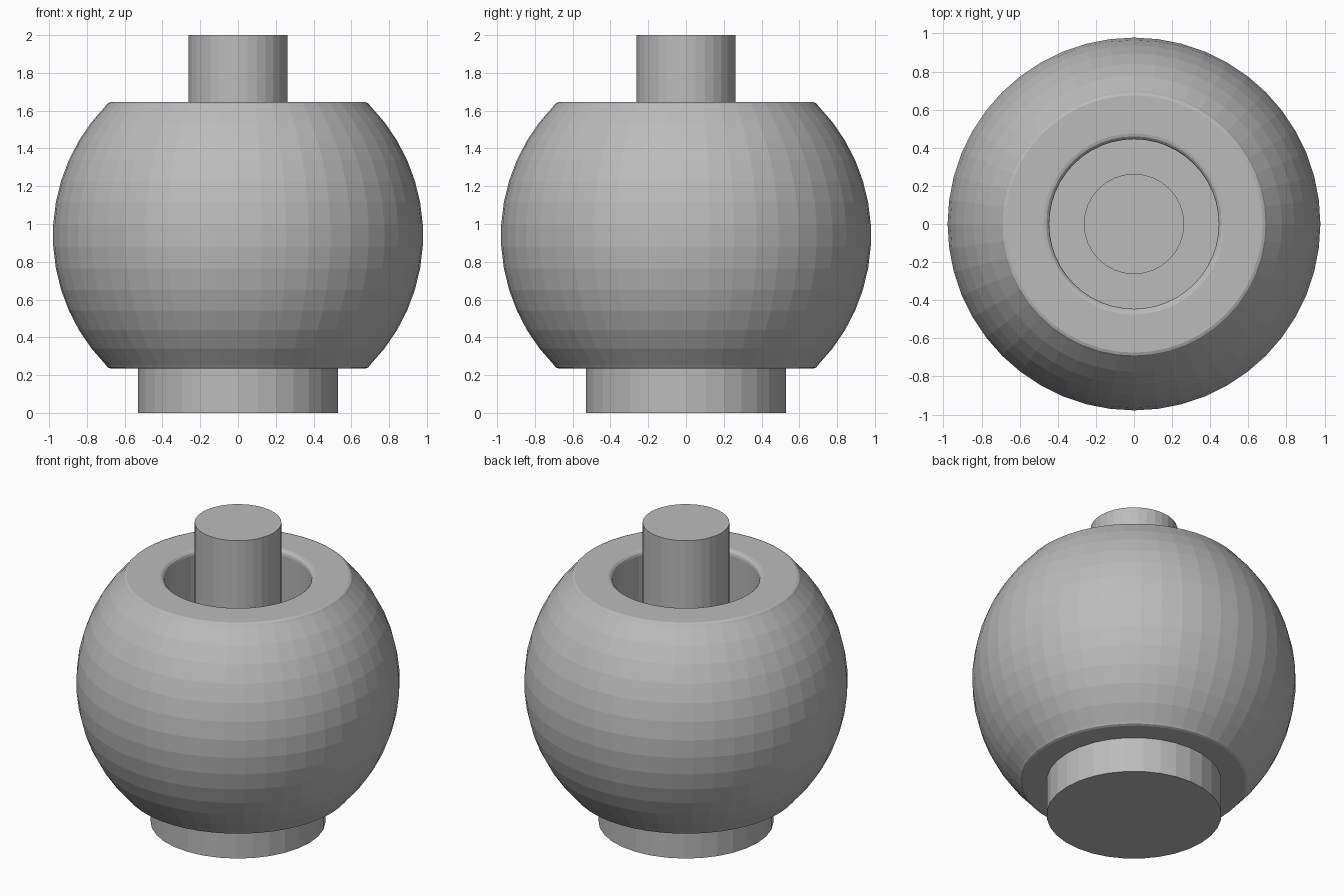
import bpy, bmesh, math

if "Cube" in bpy.data.objects:
    bpy.data.objects.remove(bpy.data.objects["Cube"])

grey = bpy.data.materials.new("plain grey")
grey.diffuse_color = (0.5, 0.5, 0.5, 1)
grey.use_nodes = True
grey.node_tree.nodes["Principled BSDF"].inputs["Base Color"].default_value = grey.diffuse_color


def lathe(name, profile, segments, closed=False):
    """Revolve (radius, z) points about z; open profiles get end caps."""
    bm = bmesh.new()
    rings = []
    for r, z in profile:
        rings.append([bm.verts.new((r * math.cos(2 * math.pi * i / segments),
                                    r * math.sin(2 * math.pi * i / segments), z))
                      for i in range(segments)])
    pairs = list(zip(rings, rings[1:]))
    if closed:
        pairs.append((rings[-1], rings[0]))
    for a, b in pairs:
        for i in range(segments):
            j = (i + 1) % segments
            bm.faces.new((a[i], a[j], b[j], b[i]))
    if not closed:
        bm.faces.new(rings[0][::-1])
        bm.faces.new(rings[-1])
    bmesh.ops.recalc_face_normals(bm, faces=bm.faces)
    mesh = bpy.data.meshes.new(name)
    bm.to_mesh(mesh)
    bm.free()
    mesh.materials.append(grey)
    obj = bpy.data.objects.new(name, mesh)
    bpy.context.collection.objects.link(obj)
    return obj


# Ball body: truncated sphere with a rounded rim and a bore through it
MID, R, HALF, BORE, FIL = 0.94, 0.98, 0.705, 0.445, 0.03
ROWS = 13
upper_rim = [(0.69, HALF - 0.006), (0.675, HALF)]
fillet = [(BORE + FIL * (1 - math.sin(a)), HALF - FIL * (1 - math.cos(a)))
          for a in (0, math.pi / 6, math.pi / 3, math.pi / 2)]
top = upper_rim + fillet
sphere = []
for k in range(ROWS + 1):
    a = math.radians(-44.5 + 89 * k / ROWS)
    sphere.append((R * math.cos(a), R * math.sin(a)))
bottom = [(r, -z) for r, z in reversed(top)]
lathe("ball_body", [(r, MID + z) for r, z in bottom + sphere + top], 48, closed=True)

# Base disc under the ball, closing the bore
lathe("base_disc", [(0.53, 0), (0.53, 0.235)], 32)

# Centre pin standing on the base
lathe("centre_pin", [(0.263, 0.235), (0.263, 2.0)], 32)
